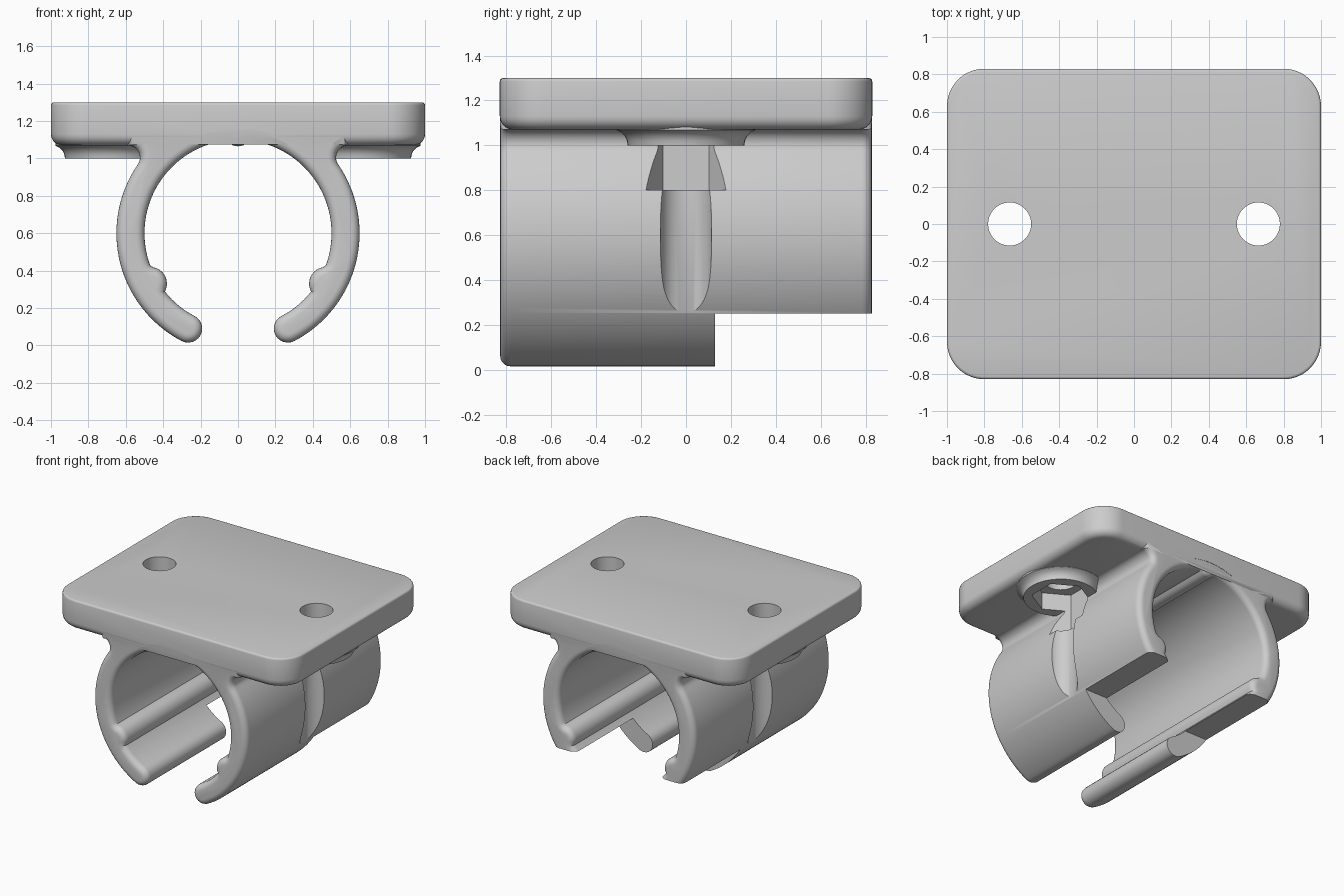
import bpy
import bmesh
from math import sin, cos, pi, radians, sqrt, atan2

cube = bpy.data.objects.get("Cube")
if cube:
    bpy.data.objects.remove(cube)

grey = bpy.data.materials.new("plain grey")
grey.use_nodes = True
colour = (0.604, 0.604, 0.604, 1)
grey.diffuse_color = colour
grey.node_tree.nodes["Principled BSDF"].inputs["Base Color"].default_value = colour

CZ, R_IN, R_OUT = 0.6, 0.5, 0.65      # ring centre height and radii
HALF_Y, PLATE_Z, TOP_Z = 0.83, 1.07, 1.3
HOLE_X, HOLE_R = 0.665, 0.115


def loft(name, loops):
    """Solid skinned through equal-length loops of points, capped at both ends."""
    bm = bmesh.new()
    rings = [[bm.verts.new(p) for p in loop] for loop in loops]
    n = len(rings[0])
    for a, b in zip(rings, rings[1:]):
        for i in range(n):
            j = (i + 1) % n
            bm.faces.new((a[i], a[j], b[j], b[i]))
    bm.faces.new(rings[0][::-1])
    bm.faces.new(rings[-1])
    bmesh.ops.recalc_face_normals(bm, faces=bm.faces)
    mesh = bpy.data.meshes.new(name)
    bm.to_mesh(mesh)
    bm.free()
    obj = bpy.data.objects.new(name, mesh)
    bpy.context.collection.objects.link(obj)
    mesh.materials.append(grey)
    return obj


def turned(name, x, profile, sides=48):
    """Vertical turned solid from (radius, height) pairs; corners start on y."""
    return loft(name, [[(x + r * sin(2 * pi * i / sides), r * cos(2 * pi * i / sides), z)
                        for i in range(sides)] for r, z in profile])


def width(mesh):
    xs = [v.co.x for v in mesh.vertices]
    return max(xs) - min(xs) if xs else 0


def cut(target, cutter):
    """Subtract the cutter, keeping the first solver result that spans the full part."""
    for solver in ('MANIFOLD', 'EXACT', 'FLOAT'):
        mod = target.modifiers.new("cut", 'BOOLEAN')
        mod.operation = 'DIFFERENCE'
        mod.solver = solver
        mod.object = cutter
        bpy.context.view_layer.update()
        graph = bpy.context.evaluated_depsgraph_get()
        result = bpy.data.meshes.new_from_object(target.evaluated_get(graph))
        target.modifiers.clear()
        changed = len(result.vertices) != len(target.data.vertices)
        if changed and abs(width(result) - width(target.data)) < 0.05:
            target.data = result
            return


def rounded_rect(inset, z):
    hx, hy, r = 1 - inset, HALF_Y - inset, 0.2 - inset
    pts = []
    for k, (sx, sy) in enumerate(((1, 1), (-1, 1), (-1, -1), (1, -1))):
        for i in range(13):
            a = (k + i / 12) * pi / 2
            pts.append((sx * (hx - r) + r * cos(a), sy * (hy - r) + r * sin(a), z))
    return pts


# Mounting plate with a well rounded lower edge and a slight upper one
soft, crisp = 0.06, 0.015
levels = [(soft * (1 - sin(t * pi / 12)), PLATE_Z + soft * (1 - cos(t * pi / 12))) for t in range(7)]
levels += [(crisp * (1 - cos(t * pi / 6)), TOP_Z - crisp * (1 - sin(t * pi / 6))) for t in range(4)]
plate = loft("mounting_plate", [rounded_rect(d, z) for d, z in levels])


# Inner wall of the ring, with gripping beads (x, height above centre, radius)
beads = [(0, 0.54, 0.075), (0.47, -0.27, 0.09)]


def inner_radius(a):
    r = R_IN
    for x, z, br in beads:
        b = x * cos(a) + z * sin(a)
        disc = b * b - (x * x + z * z - br * br)
        if disc > 0 and b > 0:
            r = min(r, b - sqrt(disc))
    return r


# Half of the clip section: inner wall, round tip, outer wall, fillet to plate
tip = radians(-62.4)
mid, cap = (R_IN + R_OUT) / 2, (R_OUT - R_IN) / 2
half = []
for i in range(91):
    a = pi / 2 + (tip - pi / 2) * i / 90
    r = inner_radius(a)
    half.append((r * cos(a), CZ + r * sin(a)))
for i in range(1, 12):
    a = tip + pi + pi * i / 12
    half.append((mid * cos(tip) + cap * cos(a), CZ + mid * sin(tip) + cap * sin(a)))
fil = 0.065
fz = PLATE_Z - fil
fx = sqrt((R_OUT + fil) ** 2 - (fz - CZ) ** 2)
join = atan2(fz - CZ, fx)
for i in range(49):
    a = tip + (join - tip) * i / 48
    half.append((R_OUT * cos(a), CZ + R_OUT * sin(a)))
for i in range(1, 11):
    a = join + pi + (pi / 2 - join - pi) * i / 10
    half.append((fx + fil * cos(a), fz + fil * sin(a)))
half.append((fx, 1.2))
section = half + [(-x, z) for x, z in half[:0:-1]]


def inset_section(d, y):
    n = len(section)
    area = sum(section[i - 1][0] * section[i][1] - section[i][0] * section[i - 1][1] for i in range(n))
    s = d if area > 0 else -d
    pts = []
    for i, (x, z) in enumerate(section):
        (x0, z0), (x1, z1) = section[i - 1], section[(i + 1) % n]
        dx, dz = x1 - x0, z1 - z0
        length = sqrt(dx * dx + dz * dz)
        pts.append((x - s * dz / length, y, z + s * dx / length))
    return pts


# Clip ring, rounded at both ends
rnd, end = 0.045, HALF_Y - 0.002
steps = [(rnd * (1 - sin(t * pi / 10)), end - rnd * (1 - cos(t * pi / 10))) for t in range(6)]
clip = loft("clip_ring", [inset_section(d, -y) for d, y in steps] +
            [inset_section(d, y) for d, y in reversed(steps)])

# Flared screw bosses below the plate
flare = [(0.26, 1.0), (0.263, 1.02), (0.272, 1.04), (0.29, 1.058), (0.31, 1.068), (0.31, 1.15)]
bosses = {side: turned(name, side * HOLE_X, flare)
          for side, name in ((1, "left_screw_boss"), (-1, "right_screw_boss"))}

# Clear the plate where the bore rises into it
clear = R_IN + 0.06
bore = loft("bore_cutter", [[(clear * cos(i * pi / 32), y, CZ + clear * sin(i * pi / 32))
                             for i in range(64)] for y in (-1, 1)])
cut(plate, bore)

# Shorter jaws along the back part
jaw = loft("jaw_cutter", [[(-1, 0.13, z), (1, 0.13, z), (1, 1, z), (-1, 1, z)] for z in (-0.2, 0.25)])
cut(clip, jaw)
cutters = [bore, jaw]

# Screw holes with hexagonal nut pockets, also grooving the ring walls
for side, boss in bosses.items():
    x = side * HOLE_X
    nut = turned("nut_cutter", x, [(0.205, 0.8), (0.205, 1.13)], 6)
    hole = turned("hole_cutter", x, [(HOLE_R, -0.2), (HOLE_R, 1.5)])
    for part in (plate, clip, boss):
        cut(part, nut)
        cut(part, hole)
    cutters += [nut, hole]

for obj in cutters:
    bpy.data.objects.remove(obj)

bpy.ops.object.select_all(action='DESELECT')
for obj in (plate, clip, *bosses.values()):
    obj.select_set(True)
bpy.context.view_layer.objects.active = plate
bpy.ops.object.shade_smooth_by_angle(angle=radians(35))
